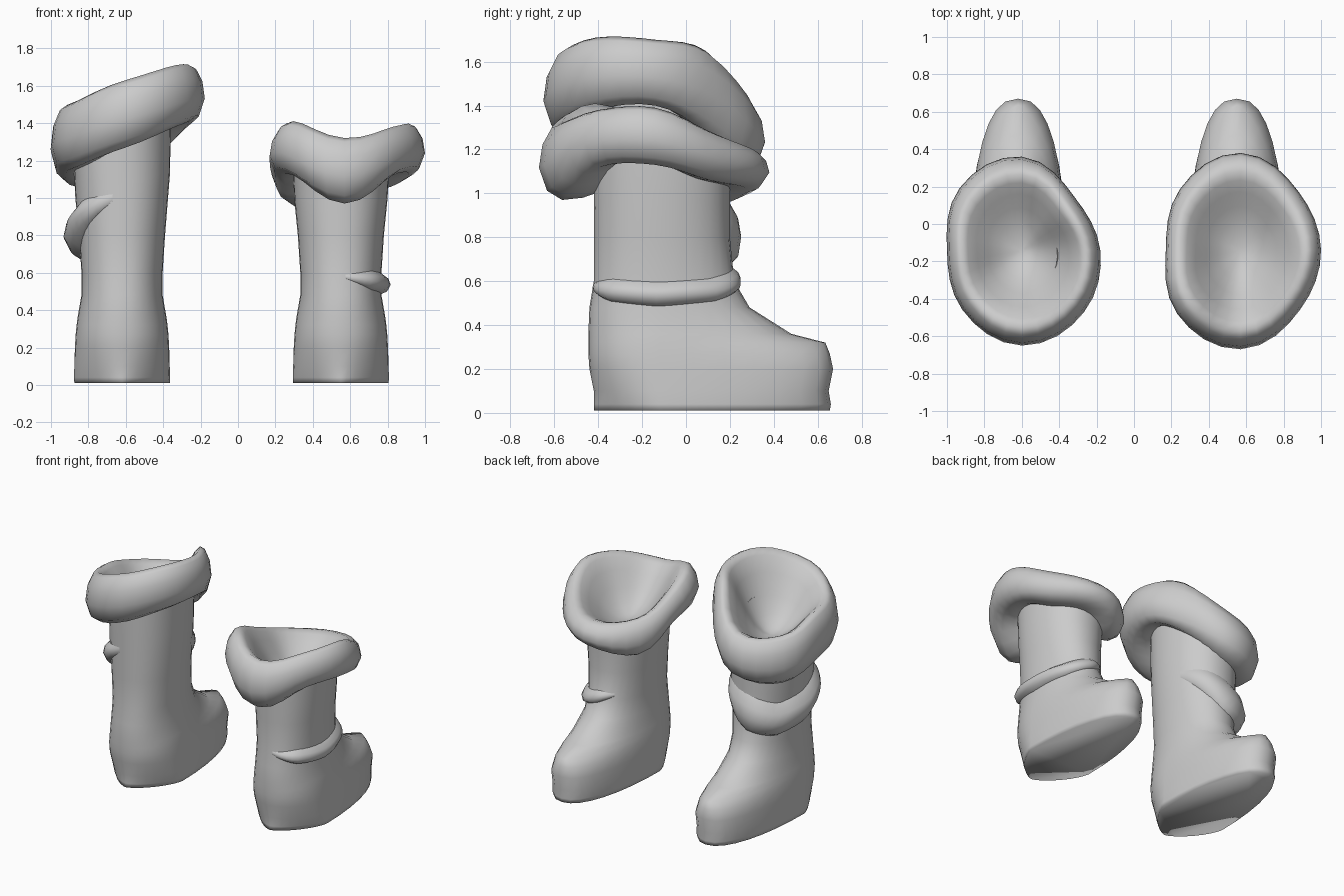
import bpy
import bmesh
from math import sin, cos, pi, radians, floor

if "Cube" in bpy.data.objects:
    bpy.data.objects.remove(bpy.data.objects["Cube"])

grey = bpy.data.materials.new("soft_grey")
grey.use_nodes = True
GREY = (0.6, 0.6, 0.6, 1)
grey.diffuse_color = GREY
grey.node_tree.nodes["Principled BSDF"].inputs["Base Color"].default_value = GREY

SEG = 32
MID_Y = -0.12
# boot leg sections: height, half width, heel y, toe y, heel pinch, toe pinch
SECTIONS = [(.01, .255, -.42, .655, 1.4, .9), (.04, .257, -.42, .66, 1.3, .85),
            (.1, .255, -.42, .65, 1.15, .8), (.2, .252, -.44, .67, 1, .8),
            (.27, .248, -.445, .655, .95, .95), (.32, .243, -.445, .635, .95, 1.3),
            (.36, .238, -.445, .48, .95, 1.1), (.48, .217, -.44, .29, .9, 1),
            (.6, .217, -.42, .22, .9, .95), (.8, .23, -.42, .2, .9, .9),
            (1.0, .25, -.42, .2, .9, .9), (1.25, .262, -.42, .2, .9, .9)]


def smooth_cycle(values, a):
    """Smooth closed curve through evenly spaced values."""
    n = len(values)
    u = a / (2 * pi) * n
    i = floor(u)
    t = u - i
    p, q, r, s = (values[(i + k) % n] for k in (-1, 0, 1, 2))
    return q + .5 * t * (r - p + t * (2 * p - 5 * q + 4 * r - s + t * (3 * (q - r) + s - p)))


def ramp(keys, x):
    for lo, hi in zip(keys, keys[1:]):
        if x <= hi[0]:
            t = max(0, (x - lo[0]) / (hi[0] - lo[0]))
            return [p + (q - p) * t for p, q in zip(lo, hi)][1:]
    return list(keys[-1][1:])


def leg_point(cx, a, z, grow=0):
    """Point on the boot leg; pinch above one gives a pointed end."""
    half, heel, toe, heel_pinch, toe_pinch = ramp(SECTIONS, z)
    c, s = cos(a), sin(a)
    pinch = heel_pinch if s < 0 else toe_pinch
    x = abs(c) ** pinch * (1 if c > 0 else -1)
    if s < 0:
        y = -abs(s) ** heel_pinch * (MID_Y - heel + grow)
    else:
        y = s * (toe - MID_Y + grow)
    return (cx + x * (half + grow), MID_Y + y, z)


def skin(name, rings, closed=True, cap_start=False, cap_end=False):
    """Join rings of points into a smooth surface."""
    bm = bmesh.new()
    loops = [[bm.verts.new(p) for p in ring] for ring in rings]
    n = len(loops[0])
    for low, high in zip(loops, loops[1:]):
        for i in range(n if closed else n - 1):
            j = (i + 1) % n
            bm.faces.new((low[i], low[j], high[j], high[i]))
    if cap_start:
        bm.faces.new(loops[0][::-1])
    if cap_end:
        bm.faces.new(loops[-1])
    bmesh.ops.recalc_face_normals(bm, faces=bm.faces)
    mesh = bpy.data.meshes.new(name)
    bm.to_mesh(mesh)
    bm.free()
    mesh.materials.append(grey)
    obj = bpy.data.objects.new(name, mesh)
    bpy.context.collection.objects.link(obj)
    bpy.ops.object.select_all(action='DESELECT')
    obj.select_set(True)
    bpy.context.view_layer.objects.active = obj
    bpy.ops.object.shade_smooth_by_angle(angle=radians(100))


ANGLES = [2 * pi * i / SEG for i in range(SEG)]


def boot(side, cx, cuff_x, bottom, top, radius, floor_z, fold):
    # foot and leg, with the top edge tucked into the cuff
    rings = [[leg_point(cx, a, s[0]) for a in ANGLES] for s in SECTIONS if s[0] <= .8]
    for t in (.5, 1):
        rings.append([leg_point(cx, a, .8 + t * (smooth_cycle(bottom, a) + .06 - .8))
                      for a in ANGLES])
    skin(side + "_boot_leg", rings, cap_start=True)

    # puffy rolled cuff: share of radius, share of height, sink towards the floor
    profile = [(.45, .12, 0), (.62, .03, 0), (.80, 0, 0), (.93, .12, 0), (1, .42, 0),
               (.97, .72, 0), (.89, .94, 0), (.81, 1, 0), (.72, .97, .06),
               (.6, .97, .28), (.45, .97, .58), (.3, .97, .82), (.15, .97, .96), (.04, .97, 1)]
    cuff = []
    for out, up, sink in profile:
        ring = []
        for a in ANGLES:
            r = smooth_cycle(radius, a) * out
            lo, hi = smooth_cycle(bottom, a), smooth_cycle(top, a)
            z = lo + (hi - lo) * up
            ring.append((cuff_x + r * cos(a), -.14 + r * sin(a), z + (floor_z - z) * sink))
        cuff.append(ring)
    skin(side + "_boot_cuff", cuff, cap_end=True)

    # drooping crease partly around the leg: angle, height, half height, bulge
    first, last = fold[0][0], fold[-1][0]
    steps = 24
    rows = []
    for k, out in ((-1, -.01), (-.75, .6), (-.1, 1), (.5, .75), (1, -.01)):
        row = []
        for i in range(steps + 1):
            deg = first + (last - first) * i / steps
            z, h, b = ramp(fold, deg)
            row.append(leg_point(cx, radians(deg), z + k * h, b * out))
        rows.append(row)
    skin(side + "_boot_crease", rows, closed=False)


# cuff lists run counter-clockwise from +x in eighth turns
boot("right", -.62, -.6, floor_z=1.24,
     bottom=[1.40, 1.28, 1.10, 1.06, 1.13, 1.17, 1.27, 1.38],
     top=[1.70, 1.65, 1.42, 1.41, 1.48, 1.52, 1.63, 1.71],
     radius=[.42, .40, .50, .47, .40, .45, .51, .47],
     fold=[(25, .98, .02, .0), (60, .9, .09, .03), (90, .82, .13, .05), (140, .76, .12, .08),
           (180, .8, .11, .085), (215, .91, .08, .05), (260, 1.0, .02, .0)])
boot("left", .55, .57, floor_z=1.04,
     bottom=[1.13, 1.06, 1.02, .95, 1.10, 1.12, .97, 1.12],
     top=[1.39, 1.28, 1.20, 1.22, 1.31, 1.41, 1.32, 1.38],
     radius=[.43, .44, .52, .46, .40, .48, .53, .45],
     fold=[(275, .58, .01, .0), (315, .56, .05, .04), (360, .54, .055, .05),
           (400, .56, .05, .04), (450, .62, .04, .03), (475, .64, .01, .0)])
